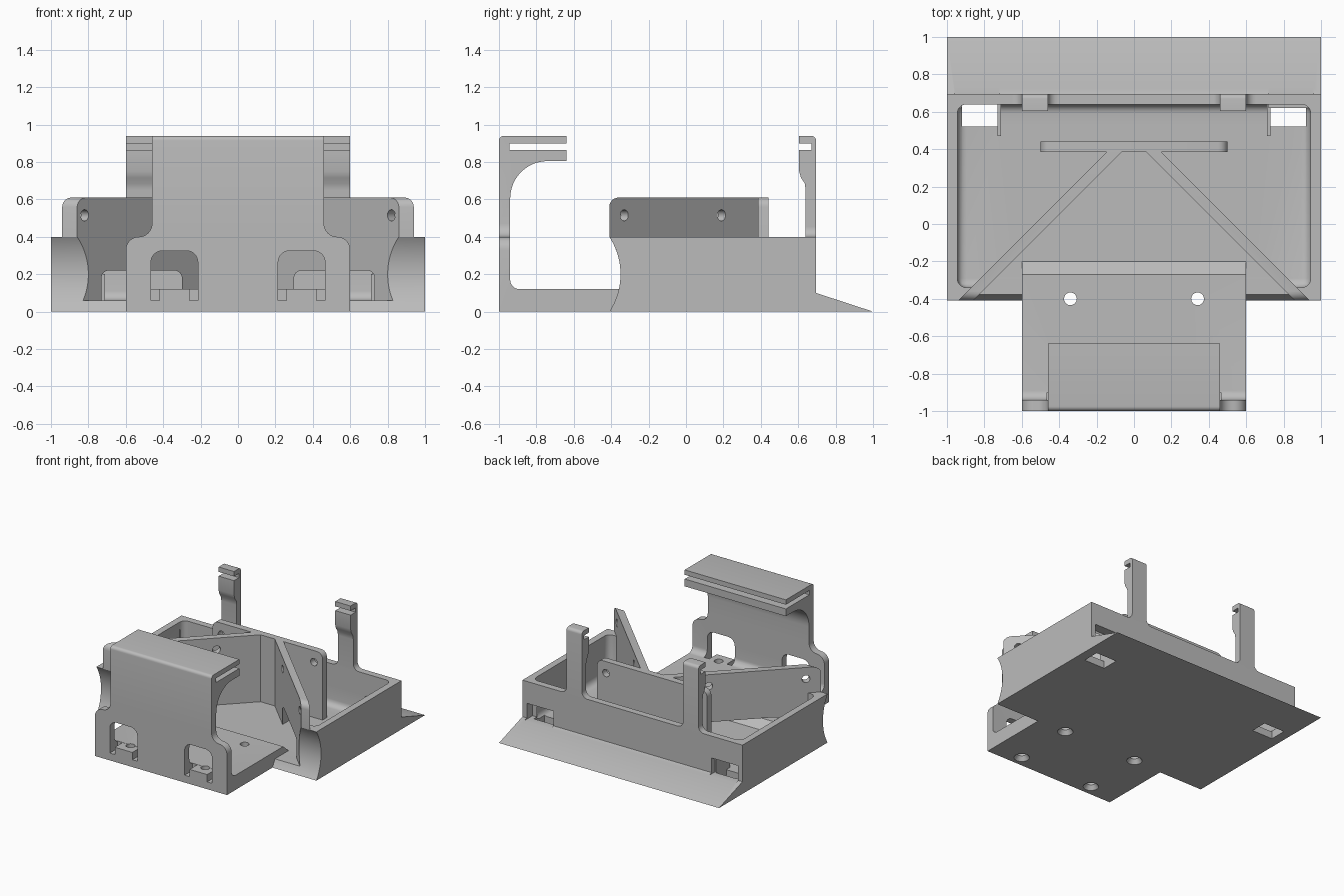
import bpy, bmesh, math
from mathutils import Vector, Matrix

if "Cube" in bpy.data.objects:
    bpy.data.objects.remove(bpy.data.objects["Cube"], do_unlink=True)

grey = bpy.data.materials.new("plain grey")
grey.use_nodes = True
grey.diffuse_color = (0.5, 0.5, 0.5, 1)
grey.node_tree.nodes["Principled BSDF"].inputs["Base Color"].default_value = (0.5, 0.5, 0.5, 1)


def finish(name, bm):
    bmesh.ops.recalc_face_normals(bm, faces=bm.faces)
    mesh = bpy.data.meshes.new(name)
    bm.to_mesh(mesh)
    bm.free()
    mesh.materials.append(grey)
    ob = bpy.data.objects.new(name, mesh)
    bpy.context.collection.objects.link(ob)
    return ob


def prism(name, pts, axis, a, b, bevel=None, radius=0.05):
    """Extrude a 2D outline along an axis; optionally round edges chosen by a rule."""
    place = {"x": lambda u, v, w: (w, u, v),
             "y": lambda u, v, w: (u, w, v),
             "z": lambda u, v, w: (u, v, w)}[axis]
    bm = bmesh.new()
    lo = [bm.verts.new(place(u, v, a)) for u, v in pts]
    hi = [bm.verts.new(place(u, v, b)) for u, v in pts]
    bm.faces.new(lo)
    bm.faces.new(hi)
    n = len(pts)
    for i in range(n):
        j = (i + 1) % n
        bm.faces.new((lo[i], lo[j], hi[j], hi[i]))
    if bevel:
        edges = [e for e in bm.edges if bevel(e.verts[0].co, e.verts[1].co)]
        bmesh.ops.bevel(bm, geom=edges, offset=radius, segments=6, profile=0.5, affect="EDGES")
    return finish(name, bm)


def box(name, x, y, z, **kw):
    x0, x1 = sorted(x)
    return prism(name, [(x0, y[0]), (x1, y[0]), (x1, y[1]), (x0, y[1])], "z", z[0], z[1], **kw)


def rod(p, q, r, r2=None, sides=32):
    """Round cutter from p to q."""
    p, q = Vector(p), Vector(q)
    rot = (q - p).to_track_quat("Z", "Y").to_matrix().to_4x4()
    bm = bmesh.new()
    bmesh.ops.create_cone(bm, cap_ends=True, segments=sides, radius1=r,
                          radius2=r if r2 is None else r2, depth=(q - p).length,
                          matrix=Matrix.Translation((p + q) / 2) @ rot)
    return finish("cutter", bm)


def arc(cx, cy, r, start, end, n=8):
    angles = [math.radians(start + (end - start) * i / n) for i in range(n + 1)]
    return [(cx + r * math.cos(t), cy + r * math.sin(t)) for t in angles]


def cut(targets, cutters):
    for ob in targets:
        bpy.context.view_layer.objects.active = ob
        for c in cutters:
            mod = ob.modifiers.new("cut", "BOOLEAN")
            mod.operation, mod.solver, mod.object = "DIFFERENCE", "EXACT", c
            bpy.ops.object.modifier_apply(modifier=mod.name)
    for c in cutters:
        bpy.data.objects.remove(c, do_unlink=True)


def vertical(a, b):
    return abs(a.z - b.z) > 0.1


parts = []

# Tray with wedge-shaped back lip
tray = prism("tray", [(-0.41, 0), (1, 0), (0.695, 0.1), (0.695, 0.4), (-0.41, 0.4)], "x", -1, 1)
cavity = box("cutter", (-0.945, 0.945), (-0.34, 0.64), (0.06, 0.6),
             bevel=lambda a, b: vertical(a, b) or a.z + b.z < 0.2)
mouth = prism("cutter", [(-0.95, -0.5), (0.95, -0.5), (0.65, -0.2), (-0.65, -0.2)], "z", 0.06, 0.6)
hollow = rod((-1.2, -0.713, 0.2), (1.2, -0.713, 0.2), 0.363, sides=96)
cutters = [cavity, mouth, hollow]
for s in (1, -1):
    cutters.append(box("cutter", (s * 0.72, s * 0.96), (0.62, 0.85), (0.09, 0.22)))
    cutters.append(box("cutter", (s * 0.73, s * 0.92), (0.52, 0.66), (-0.1, 0.2)))
cut([tray], cutters)
parts.append(tray)

# Platform, front upright and slotted hood from one side profile
profile = [(-1, 0), (-0.2, 0), (-0.2, 0.06), (-0.27, 0.12)]
profile += arc(-0.89, 0.17, 0.05, 270, 180)
profile += arc(-0.74, 0.605, 0.2, 180, 90, 12)
profile += [(-0.64, 0.805), (-0.64, 0.865), (-0.945, 0.865), (-0.945, 0.9),
            (-0.64, 0.9), (-0.64, 0.94)]
profile += arc(-0.975, 0.915, 0.025, 90, 180, 5)
hood = prism("platform_and_hood", profile, "x", -0.6, 0.6)
cutters = []
for s in (1, -1):
    side = [(0.46, 1)] + arc(0.53, 0.47, 0.07, 180, 270) + arc(0.53, 0.33, 0.07, 90, 0)
    side += [(0.7, 0.33), (0.7, 1)]
    cutters.append(prism("cutter", [(s * u, v) for u, v in side], "y", -1.1, -0.5))
    window = [(0.215, 0.12), (0.465, 0.12)] + arc(0.405, 0.265, 0.06, 0, 90)
    window += arc(0.275, 0.265, 0.06, 90, 180)
    cutters.append(prism("cutter", [(s * u, v) for u, v in window], "y", -1.1, -0.9))
    for x in (0.215, 0.42):
        cutters.append(box("cutter", (s * x, s * (x + 0.045)), (-1.1, -0.9), (0.06, 0.15)))
cut([hood], cutters)
parts.append(hood)

# Countersunk screw holes through the platform
cutters = []
for s in (1, -1):
    for y in (-0.91, -0.4):
        cutters.append(rod((s * 0.34, y, -0.1), (s * 0.34, y, 0.2), 0.034))
        cutters.append(rod((s * 0.34, y, -0.002), (s * 0.34, y, 0.035), 0.06, 0.034))
cut([tray, hood], cutters)

# Cross panel behind the diagonals
panel = box("cross_panel", (-0.5, 0.5), (0.385, 0.44), (0.03, 0.61),
            bevel=lambda a, b: abs(a.y - b.y) > 0.03 and a.z > 0.5)
cut([panel], [rod((s * 0.42, 0.3, 0.515), (s * 0.42, 0.5, 0.515), 0.03) for s in (1, -1)])
parts.append(panel)

for s, label in ((1, "left"), (-1, "right")):
    # Diagonal wall with a low opening and two screw holes
    outline = [(s * x, y) for x, y in ((0.94, -0.41), (0.86, -0.41), (0.06, 0.39), (0.14, 0.39))]
    wall = prism(label + "_diagonal_wall", outline, "z", 0.03, 0.61,
                 bevel=lambda a, b: a.z > 0.6 and b.z > 0.6 and a.y < -0.4 and b.y < -0.4)
    opening = [(0.3, 0.06), (0.73, 0.06)] + arc(0.69, 0.18, 0.04, 0, 90)
    opening += arc(0.34, 0.18, 0.04, 90, 180)
    cutters = [prism("cutter", [(s * u, v) for u, v in opening], "y", -0.5, 0.5),
               rod((-1.2, -0.713, 0.2), (1.2, -0.713, 0.2), 0.363, sides=96)]
    for x, y in ((0.33, 0.18), (0.85, -0.34)):
        cutters.append(rod((s * (x - 0.1), y - 0.1, 0.515), (s * (x + 0.1), y + 0.1, 0.515), 0.03))
    cut([wall], cutters)
    parts.append(wall)

    # Hooked back post with flared foot
    hook = [(0.64, 0.35), (0.695, 0.35)] + arc(0.67, 0.915, 0.025, 0, 90, 5)
    hook += [(0.605, 0.94), (0.605, 0.9), (0.67, 0.9), (0.67, 0.865), (0.605, 0.865),
             (0.605, 0.75), (0.615, 0.715), (0.635, 0.685), (0.64, 0.65)]
    parts.append(prism(label + "_back_post", hook, "x", *sorted((s * 0.46, s * 0.6))))
    for side, x, d in (("inner", 0.46, -1), ("outer", 0.6, 1)):
        foot = [(x, 0.39)] + [(x + d * u, v) for u, v in arc(0.05, 0.45, 0.05, 180, 270)]
        foot += [(x + d * 0.05, 0.39)]
        parts.append(prism(label + "_post_foot_" + side, [(s * u, v) for u, v in foot],
                           "y", 0.64, 0.695))

    # Ribs beside the back window
    parts.append(box(label + "_window_rib", (s * 0.71, s * 0.73), (0.47, 0.65), (0.05, 0.2)))

# Smooth rounded faces, keep hard edges
bpy.ops.object.select_all(action="DESELECT")
for ob in parts:
    ob.select_set(True)
bpy.context.view_layer.objects.active = parts[0]
bpy.ops.object.shade_smooth_by_angle(angle=math.radians(30))
